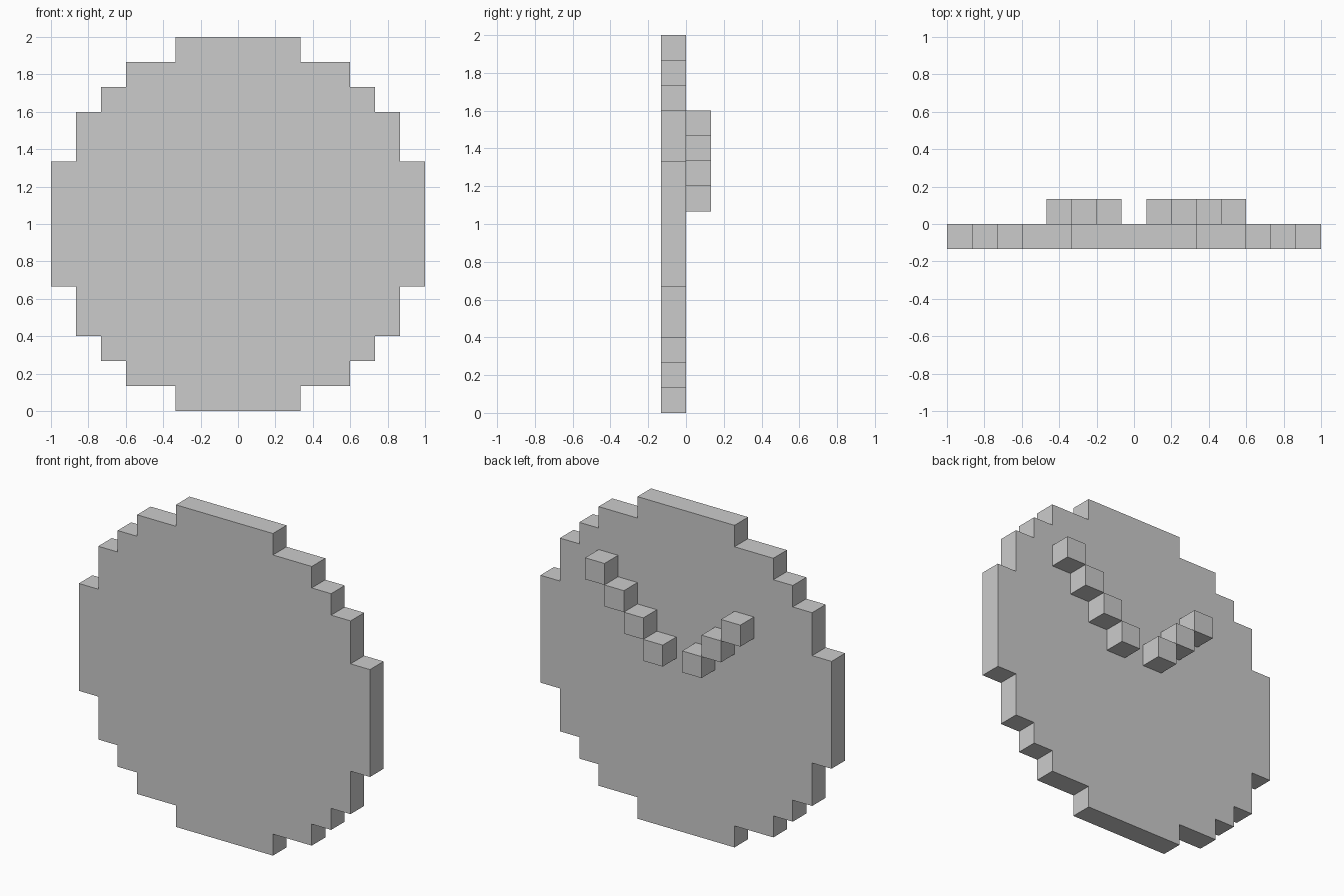
import bpy
import bmesh
from mathutils import Matrix

cube = bpy.data.objects.get("Cube")
if cube:
    bpy.data.objects.remove(cube, do_unlink=True)

U = 2 / 15  # one block

grey = bpy.data.materials.new("plain grey")
grey.use_nodes = True
colour = (0.6, 0.6, 0.6, 1)
grey.diffuse_color = colour
grey.node_tree.nodes["Principled BSDF"].inputs["Base Color"].default_value = colour


def add_object(name, bm):
    bmesh.ops.recalc_face_normals(bm, faces=bm.faces)
    mesh = bpy.data.meshes.new(name)
    bm.to_mesh(mesh)
    bm.free()
    mesh.materials.append(grey)
    obj = bpy.data.objects.new(name, mesh)
    bpy.context.collection.objects.link(obj)


# Stepped disc: one quarter of the outline in blocks, mirrored to all four
quarter = [(2.5, 7.5), (2.5, 6.5), (4.5, 6.5), (4.5, 5.5), (5.5, 5.5),
           (5.5, 4.5), (6.5, 4.5), (6.5, 2.5), (7.5, 2.5)]
half = quarter + [(x, -z) for x, z in reversed(quarter)]
outline = half + [(-x, z) for x, z in reversed(half)]

bm = bmesh.new()
face = bm.faces.new([bm.verts.new((x * U, -U, z * U + 1)) for x, z in outline])
sides = bmesh.ops.extrude_face_region(bm, geom=[face], use_keep_orig=True)
verts = [v for v in sides["geom"] if isinstance(v, bmesh.types.BMVert)]
bmesh.ops.translate(bm, verts=verts, vec=(0, U, 0))
add_object("stepped_disc", bm)

# Two diagonal rows of blocks on the back, rising away from the centre
for name, side, count in (("left", 1, 4), ("right", -1, 3)):
    for i in range(1, count + 1):
        bm = bmesh.new()
        place = Matrix.Translation((side * i * U, U / 2, 1 + i * U))
        bmesh.ops.create_cube(bm, size=U, matrix=place)
        add_object(f"{name}_block_{i}", bm)
